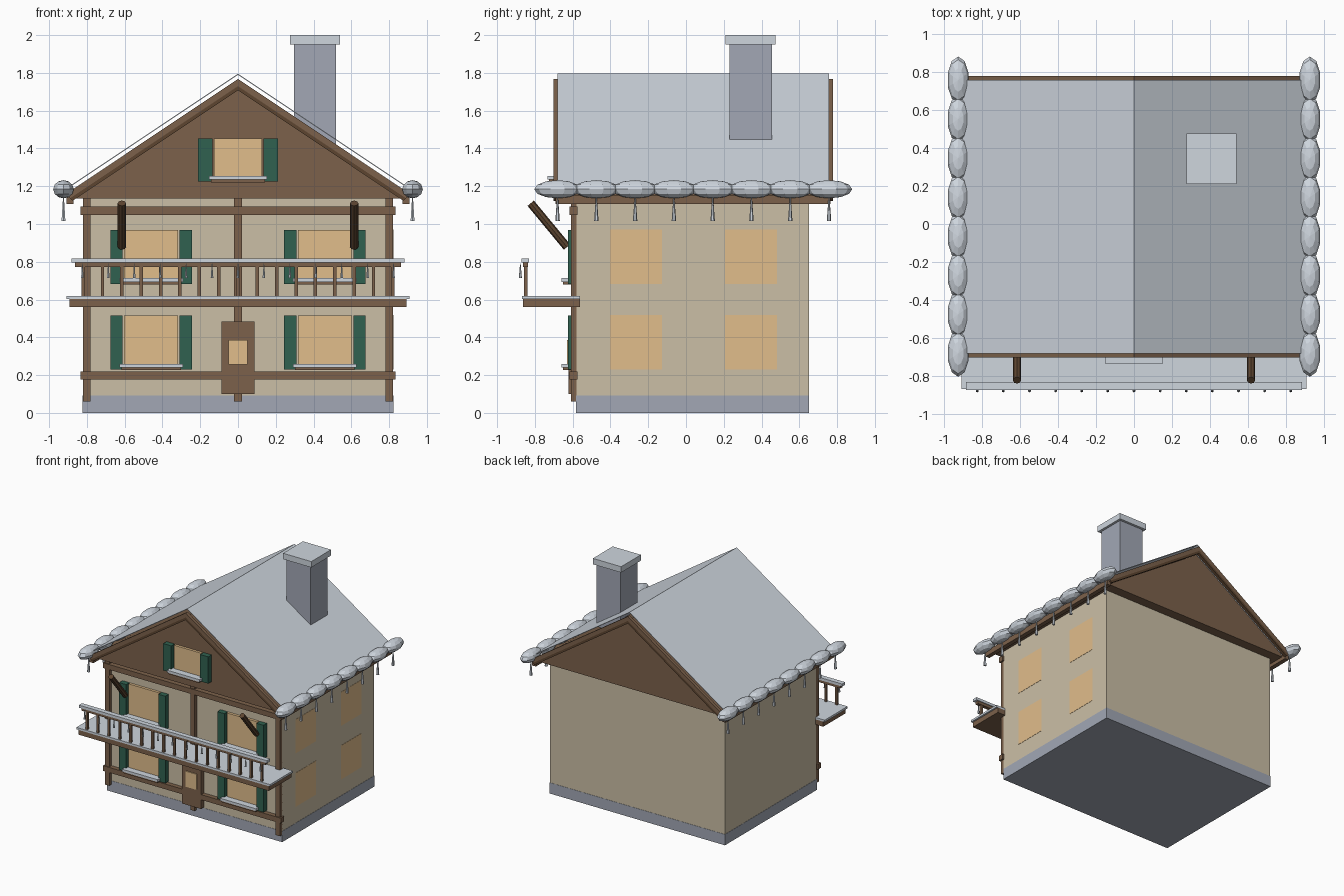
import bpy, bmesh, math
from mathutils import Vector, Matrix

if "Cube" in bpy.data.objects:
    bpy.data.objects.remove(bpy.data.objects["Cube"])


def material(name, rgb):
    m = bpy.data.materials.new(name)
    m.diffuse_color = (*rgb, 1)
    m.use_nodes = True
    m.node_tree.nodes["Principled BSDF"].inputs["Base Color"].default_value = m.diffuse_color
    return m


WALL = material("plaster", (0.60, 0.52, 0.38))
WOOD = material("wood", (0.20, 0.12, 0.07))
DARK = material("dark_wood", (0.11, 0.06, 0.03))
GREEN = material("green_paint", (0.03, 0.12, 0.08))
GLOW = material("lit_glass", (0.75, 0.51, 0.26))
STONE = material("stone", (0.36, 0.39, 0.46))
SNOW = material("snow", (0.62, 0.67, 0.73))


def finish(name, bm, mat):
    bmesh.ops.recalc_face_normals(bm, faces=bm.faces)
    me = bpy.data.meshes.new(name)
    bm.to_mesh(me)
    bm.free()
    ob = bpy.data.objects.new(name, me)
    me.materials.append(mat)
    bpy.context.collection.objects.link(ob)
    return ob


def add_box(bm, x0, x1, y0, y1, z0, z1):
    c = Matrix.Translation(((x0 + x1) / 2, (y0 + y1) / 2, (z0 + z1) / 2))
    bmesh.ops.create_cube(bm, size=1, matrix=c @ Matrix.Diagonal((x1 - x0, y1 - y0, z1 - z0, 1)))


def boxes(name, mat, *dims):
    bm = bmesh.new()
    for d in dims:
        add_box(bm, *d)
    return finish(name, bm, mat)


def extrude_profile(name, mat, pts, y0, y1):
    # xz outline swept along y
    bm = bmesh.new()
    face = bm.faces.new([bm.verts.new((x, y0, z)) for x, z in pts])
    new = bmesh.ops.extrude_face_region(bm, geom=[face])["geom"]
    bmesh.ops.translate(bm, vec=(0, y1 - y0, 0), verts=[v for v in new if isinstance(v, bmesh.types.BMVert)])
    return finish(name, bm, mat)


def add_rod(bm, a, b, r, sides=8):
    a, b = Vector(a), Vector(b)
    rot = (b - a).to_track_quat('Z', 'Y').to_matrix().to_4x4()
    bmesh.ops.create_cone(bm, cap_ends=True, segments=sides, radius1=r, radius2=r,
                          depth=(b - a).length, matrix=Matrix.Translation((a + b) / 2) @ rot)


def icicles(name, points, length, r):
    bm = bmesh.new()
    for x, y, top in points:
        bmesh.ops.create_cone(bm, cap_ends=True, segments=6, radius1=r, radius2=r * 0.2, depth=length,
                              matrix=Matrix.Translation((x, y, top - length / 2)))
    finish(name, bm, SNOW)


# House body and stone plinth
boxes("house_walls", WALL, (-.82, .82, -.58, .65, .002, 1.14))
boxes("stone_base", STONE, (-.822, .822, -.582, .652, 0, .092))

# Gable block and thin snow sheet over the roof
SLOPE = .668
extrude_profile("gable_block", WOOD, [(-.895, 1.134), (.895, 1.134), (0, 1.732)], -.655, .73)
T = .006
extrude_profile("roof_snow", SNOW, [(-.93, 1.796 - .93 * SLOPE), (0, 1.796), (.93, 1.796 - .93 * SLOPE),
                                    (.93, 1.79 - .93 * SLOPE), (0, 1.796 - T), (-.93, 1.79 - .93 * SLOPE)], -.68, .757)

# Barge boards with a darker lower strip, and eave beams
for where, y0, y1 in (("front", -.702, -.676), ("back", .753, .779)):
    for side, s in (("left", -1), ("right", 1)):
        for part, mat, top, low in (("barge_board", WOOD, 1.768, 1.73), ("barge_trim", DARK, 1.73, 1.708)):
            e0, e1 = .912 - (1.768 - top) * .6, .912 - (1.768 - low) * .6
            extrude_profile(f"{where}_{side}_{part}", mat,
                            [(0, top), (s * e0, top - e0 * SLOPE), (s * e1, low - e1 * SLOPE), (0, low)], y0, y1)
boxes("eave_beams", WOOD, *[(s * .89 - .018, s * .89 + .018, -.69, .765, 1.105, 1.15) for s in (-1, 1)])

# Snow lumps and icicles along both eaves
rows = [-.68 + i * .2053 for i in range(8)]
bm = bmesh.new()
for s in (-1, 1):
    for y in rows:
        bmesh.ops.create_uvsphere(bm, u_segments=10, v_segments=6, radius=1,
                                  matrix=Matrix.Translation((s * .924, y, 1.184)) @ Matrix.Diagonal((.057, .123, .048, 1)))
finish("eave_snow_lumps", bm, SNOW)
icicles("eave_icicles", [(s * .924, y, 1.145) for s in (-1, 1) for y in rows], .13, .012)

# Chimney
boxes("chimney", STONE, (.296, .52, .23, .455, 1.42, 1.95))
boxes("chimney_snow_cap", SNOW, (.276, .54, .21, .475, 1.95, 2.0))

# Front timber frame
boxes("timber_posts", WOOD, *[(x - .02, x + .02, -.61, -.57, .06, 1.134) for x in (-.8, 0, .8)])
boxes("timber_rails", WOOD, *[(-.834, .834, -.618, -.575, z - .022, z + .022) for z in (.198, .59, 1.07)])

# Windows with shutters and snowy sills: centre x, half width, bottom, top, wall y
windows = [(s * .46, .143, z, z + .285, -.58, .065) for s in (-1, 1) for z in (.23, .683)]
windows.append((0, .128, 1.225, 1.452, -.655, .075))
glass, shutters, sills, sill_snow = [], [], [], []
for x, h, z0, z1, y, w in windows:
    glass.append((x - h, x + h, y - .022, y + .01, z0 + .01, z1))
    for s in (-1, 1):
        c = x + s * (h + .008 + w / 2)
        shutters.append((c - w / 2, c + w / 2, y - .045, y + .01, z0, z1))
    sills.append((x - h - .015, x + h + .015, y - .07, y + .01, z0 - .004, z0 + .012))
    sill_snow.append((x - h - .025, x + h + .025, y - .078, y - .005, z0 + .01, z0 + .03))
boxes("front_window_glass", GLOW, *glass)
boxes("shutters", GREEN, *shutters)
boxes("window_sills", WOOD, *sills)
boxes("sill_snow", SNOW, *sill_snow)
boxes("side_window_glass", GLOW, *[(.81, .822, y, y + .275, z, z + .287) for y in (-.403, .207) for z in (.23, .683)])

# Door
boxes("door", WOOD, (-.088, .088, -.622, -.57, .10, .483))
boxes("door_glass", GLOW, (-.05, .05, -.63, -.61, .255, .387))

# Balcony
boxes("balcony_deck", WOOD, (-.893, .893, -.862, -.562, .56, .605))
boxes("balcony_deck_snow", SNOW, (-.907, .907, -.868, -.562, .603, .62))
boxes("balcony_rail", WOOD, (-.862, .862, -.864, -.836, .772, .797))
boxes("balcony_rail_snow", SNOW, (-.882, .882, -.872, -.83, .795, .817))
boxes("balusters", WOOD, *[(x - .009, x + .009, -.858, -.84, .61, .78) for x in [-.82 + i * .1025 for i in range(17)]])
icicles("rail_icicles", [(-.824 + i * .1373, -.877, .79) for i in range(13)], .075, .008)

# Diagonal roof braces
bm = bmesh.new()
for s in (-1, 1):
    add_rod(bm, (s * .615, -.822, 1.11), (s * .615, -.63, .878), .022)
finish("roof_braces", bm, DARK)
